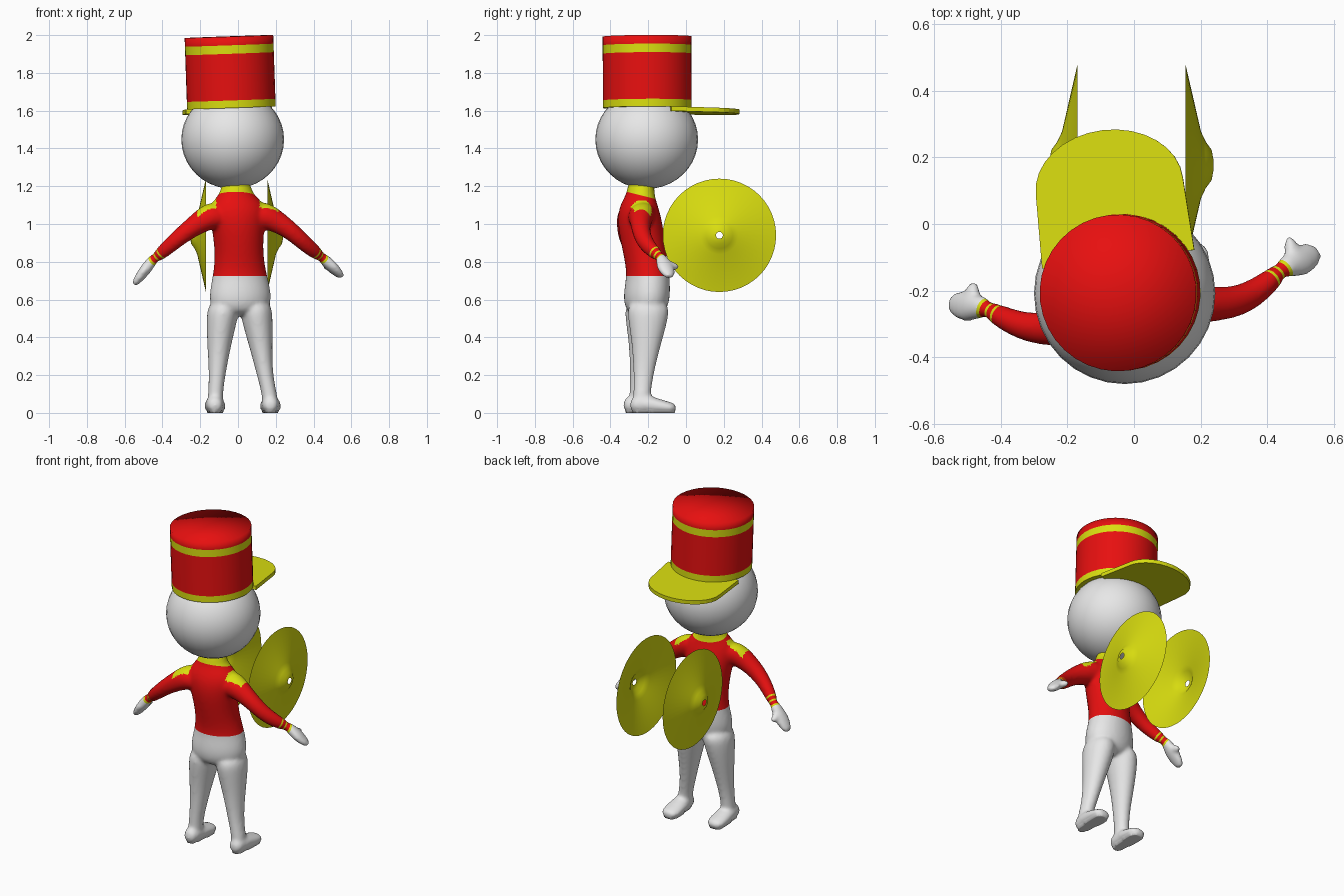
import bpy, bmesh, math
from mathutils import Vector, Matrix

cube = bpy.data.objects.get("Cube")
if cube:
    bpy.data.objects.remove(cube, do_unlink=True)


def material(name, rgb):
    mat = bpy.data.materials.new(name)
    mat.use_nodes = True
    color = (*rgb, 1.0)
    mat.diffuse_color = color
    mat.node_tree.nodes["Principled BSDF"].inputs["Base Color"].default_value = color
    return mat


PALETTE = [material("white", (0.8, 0.8, 0.8)),
           material("uniform red", (0.8, 0.005, 0.005)),
           material("brass yellow", (0.7, 0.73, 0.005))]
WHITE, RED, YELLOW = range(len(PALETTE))


def make_object(name, bm, color=WHITE, smooth=True):
    """Turn a bmesh into an object with one starting colour."""
    bmesh.ops.recalc_face_normals(bm, faces=bm.faces)
    for face in bm.faces:
        face.smooth = smooth
        face.material_index = color
    mesh = bpy.data.meshes.new(name)
    bm.to_mesh(mesh)
    bm.free()
    for mat in PALETTE:
        mesh.materials.append(mat)
    obj = bpy.data.objects.new(name, mesh)
    bpy.context.scene.collection.objects.link(obj)
    return obj


def loft(bm, sections, axis, side, sides=12):
    """Closed tube through elliptical sections (x, y, z, half width, half depth)."""
    u = Vector(side).normalized()
    v = Vector(axis).normalized().cross(u).normalized()
    rings = []
    for x, y, z, a, b in sections:
        ring = []
        for i in range(sides):
            t = math.tau * i / sides
            ring.append(bm.verts.new(Vector((x, y, z)) + u * a * math.cos(t) + v * b * math.sin(t)))
        rings.append(ring)
    for low, high in zip(rings, rings[1:]):
        for i in range(sides):
            j = (i + 1) % sides
            bm.faces.new((low[i], low[j], high[j], high[i]))
    bm.faces.new(rings[0][::-1])
    bm.faces.new(rings[-1])


def cut(bm, faces, point, normal):
    """Add an edge loop where a plane crosses the given faces."""
    geom = set(faces)
    for face in faces:
        geom.update(face.edges)
        geom.update(face.verts)
    bmesh.ops.bisect_plane(bm, geom=list(geom), plane_co=point, plane_no=normal)


UP = Vector((0, 0, 1))
TWIST = math.radians(12)
body = bmesh.new()

# torso and hips, turned slightly
torso = [(0.01, -0.21, 0.51, 0.13, 0.09), (0.012, -0.21, 0.58, 0.175, 0.125),
         (0.012, -0.205, 0.66, 0.168, 0.125), (0.01, -0.2, 0.74, 0.147, 0.115),
         (0.005, -0.22, 0.85, 0.132, 0.118), (0, -0.24, 0.98, 0.145, 0.125),
         (0, -0.25, 1.07, 0.165, 0.112), (-0.005, -0.247, 1.13, 0.13, 0.088),
         (-0.01, -0.24, 1.165, 0.085, 0.075), (-0.01, -0.235, 1.25, 0.075, 0.07)]
loft(body, torso, UP, (math.cos(TWIST), math.sin(TWIST), 0))

# legs and feet
left_leg = [(0.09, -0.2, 0.6, 0.09, 0.12), (0.1, -0.2, 0.5, 0.088, 0.112),
            (0.12, -0.21, 0.355, 0.064, 0.078), (0.142, -0.225, 0.2, 0.044, 0.054),
            (0.167, -0.233, 0.1, 0.042, 0.048), (0.172, -0.235, 0.03, 0.045, 0.05)]
right_leg = [(-0.07, -0.21, 0.6, 0.09, 0.12), (-0.085, -0.215, 0.5, 0.087, 0.112),
             (-0.1, -0.225, 0.355, 0.065, 0.078), (-0.11, -0.245, 0.2, 0.045, 0.054),
             (-0.12, -0.253, 0.1, 0.041, 0.048), (-0.12, -0.255, 0.03, 0.045, 0.05)]
for leg, foot_x, heel_y in ((left_leg, 0.172, -0.3), (right_leg, -0.122, -0.335)):
    loft(body, leg, UP, (1, 0, 0))
    foot = [(0, 0, 0.04, 0.04, 0.042), (0, 0.07, 0.05, 0.05, 0.055),
            (0, 0.15, 0.037, 0.06, 0.042), (0, 0.21, 0.028, 0.06, 0.032), (0, 0.25, 0.025, 0.04, 0.024)]
    loft(body, [(foot_x + x, heel_y + y, z, a, b) for x, y, z, a, b in foot], (0, 1, 0), (1, 0, 0))

# arms: path points with radius, then a palm tip and a thumb tip
left_arm = [(0.06, -0.235, 1.06, 0.085), (0.15, -0.235, 1.04, 0.074), (0.21, -0.238, 1.01, 0.06),
            (0.28, -0.24, 0.965, 0.05), (0.36, -0.215, 0.89, 0.045), (0.455, -0.13, 0.815, 0.034)]
right_arm = [(-0.06, -0.27, 1.06, 0.085), (-0.15, -0.295, 1.04, 0.074), (-0.21, -0.31, 1.005, 0.06),
             (-0.28, -0.315, 0.955, 0.05), (-0.35, -0.305, 0.895, 0.043), (-0.455, -0.25, 0.805, 0.033)]
cuffs = []
for arm, tip, thumb in ((left_arm, (0.55, -0.085, 0.72), (0.465, -0.04, 0.77)),
                        (right_arm, (-0.55, -0.24, 0.68), (-0.485, -0.175, 0.75))):
    first, elbow, wrist = (Vector(arm[i][:3]) for i in (0, -2, -1))
    axis = wrist - first
    side = axis.cross(UP)
    loft(body, [(*p, p[-1]) for p in arm], axis, side)
    tip, thumb = Vector(tip), Vector(thumb)
    palm = [(wrist.lerp(tip, t), a, b) for t, a, b in
            ((-0.2, 0.028, 0.028), (0.1, 0.036, 0.03), (0.4, 0.052, 0.032), (0.75, 0.045, 0.025), (1.05, 0.025, 0.016))]
    loft(body, [(*p, a, b) for p, a, b in palm], tip - wrist, (tip - wrist).cross(UP))
    root = wrist.lerp(tip, 0.25)
    stub = [(root.lerp(thumb, t), r) for t, r in ((0, 0.026), (0.6, 0.023), (1.05, 0.016))]
    loft(body, [(*p, r, r) for p, r in stub], thumb - root, (thumb - root).cross(UP))
    cuffs.append((math.copysign(1, wrist.x), wrist, (wrist - elbow).normalized()))

# blend the limbs into one smooth skin
figure = make_object("body", body)
sub = figure.modifiers.new("round", "SUBSURF")
sub.levels = sub.render_levels = 2
remesh = figure.modifiers.new("blend", "REMESH")
remesh.mode = "VOXEL"
remesh.voxel_size = 0.01
relax = figure.modifiers.new("relax", "SMOOTH")
relax.factor, relax.iterations = 0.5, 8
graph = bpy.context.evaluated_depsgraph_get()
skin = bpy.data.meshes.new_from_object(figure.evaluated_get(graph))
figure.modifiers.clear()
figure.data = skin
skin.materials.clear()
for mat in PALETTE:
    skin.materials.append(mat)

# colour the uniform: jacket, collar, shoulder patches and cuff stripes
WAIST = 0.725
COLLAR_POINT, COLLAR_NORMAL = Vector((0, -0.24, 1.152)), Vector((0, 0.25, 1)).normalized()
STRIPES = [(-0.07, -0.06), (-0.041, -0.031), (-0.011, 0)]
bm = bmesh.new()
bm.from_mesh(skin)
for v in bm.verts:
    if v.co.z < 0.012:
        v.co.z = 0
cut(bm, [f for f in bm.faces if abs(f.calc_center_median().x) < 0.3], (0, 0, WAIST), UP)
cut(bm, bm.faces[:], COLLAR_POINT, COLLAR_NORMAL)
for sign, wrist, axis in cuffs:
    for offset in (d for pair in STRIPES for d in pair):
        forearm = [f for f in bm.faces if f.calc_center_median().x * sign > 0.33]
        cut(bm, forearm, wrist + axis * offset, axis)


def uniform_color(c, normal):
    for sign, wrist, axis in cuffs:
        if c.x * sign > 0.33:
            d = (c - wrist).dot(axis)
            if d > 0:
                return WHITE
            return YELLOW if any(a < d < b for a, b in STRIPES) else RED
    if c.z < WAIST:
        return WHITE
    if (c - COLLAR_POINT).dot(COLLAR_NORMAL) > 0:
        return YELLOW
    shoulder_y = -0.265 + 0.2 * c.x
    on_shoulder = 0.115 < abs(c.x) < 0.215 and abs(c.y - shoulder_y) < 0.05
    return YELLOW if on_shoulder and normal.z > 0.3 else RED


for f in bm.faces:
    f.smooth = True
    f.material_index = uniform_color(f.calc_center_median(), f.normal)
bm.to_mesh(skin)
bm.free()

# head
bm = bmesh.new()
bmesh.ops.create_uvsphere(bm, u_segments=32, v_segments=20, radius=0.272)
head = make_object("head", bm)
head.location = (-0.028, -0.208, 1.447)
head.scale.z = 0.96

# tall hat with two yellow bands, leaning a little
HAT_HEIGHT, BASE_BAND, TOP_BAND = 0.378, 0.04, (0.287, 0.332)
HAT_TILT, HAT_TURN = -0.035, math.radians(7)
bm = bmesh.new()
bmesh.ops.create_cone(bm, cap_ends=True, cap_tris=True, segments=36, radius1=0.235, radius2=0.235,
                      depth=HAT_HEIGHT, matrix=Matrix.Translation(UP * HAT_HEIGHT / 2))
for z in (BASE_BAND, *TOP_BAND):
    cut(bm, bm.faces[:], (0, 0, z), UP)
hat = make_object("hat", bm, RED)
for p in hat.data.polygons:
    if p.center.z < BASE_BAND or TOP_BAND[0] < p.center.z < TOP_BAND[1]:
        p.material_index = YELLOW
    if p.normal.z < -0.9:
        p.use_smooth = False
hat.location = (-0.035, -0.205, 1.615)
hat.rotation_euler = (0, HAT_TILT, HAT_TURN)

# hat visor: straight sides with a rounded front
bm = bmesh.new()
outline = [(0.23, 0.1)]
for i in range(17):
    t = math.pi * i / 16
    outline.append((0.222 * math.cos(t), 0.32 + 0.17 * math.sin(t)))
outline.append((-0.23, 0.1))
plate = bm.faces.new([bm.verts.new((x, y, -0.012)) for x, y in outline])
extruded = bmesh.ops.extrude_face_region(bm, geom=[plate])
bmesh.ops.translate(bm, vec=UP * 0.024, verts=[g for g in extruded["geom"] if isinstance(g, bmesh.types.BMVert)])
visor = make_object("hat_visor", bm, YELLOW, smooth=False)
visor.location = (-0.035, -0.205, 1.606)
visor.rotation_euler = (-0.028, HAT_TILT, HAT_TURN)

# pair of cymbals: thin dished discs with a centre hole
PROFILE = [(0, 0.3), (0.046, 0.1), (0.06, 0.07), (0.078, 0.045), (0.083, 0.018)]
for name, sign, rim_x in (("left_cymbal", 1, 0.155), ("right_cymbal", -1, -0.17)):
    bm = bmesh.new()
    points = [bm.verts.new((sign * x, 0, r)) for x, r in PROFILE]
    edges = [bm.edges.new(pair) for pair in zip(points, points[1:])]
    bmesh.ops.spin(bm, geom=points + edges, cent=(0, 0, 0), axis=(1, 0, 0),
                   angle=math.tau, steps=48, use_merge=True)
    bmesh.ops.remove_doubles(bm, verts=bm.verts, dist=0.0001)
    cymbal = make_object(name, bm, YELLOW)
    cymbal.location = (rim_x, 0.177, 0.94)
